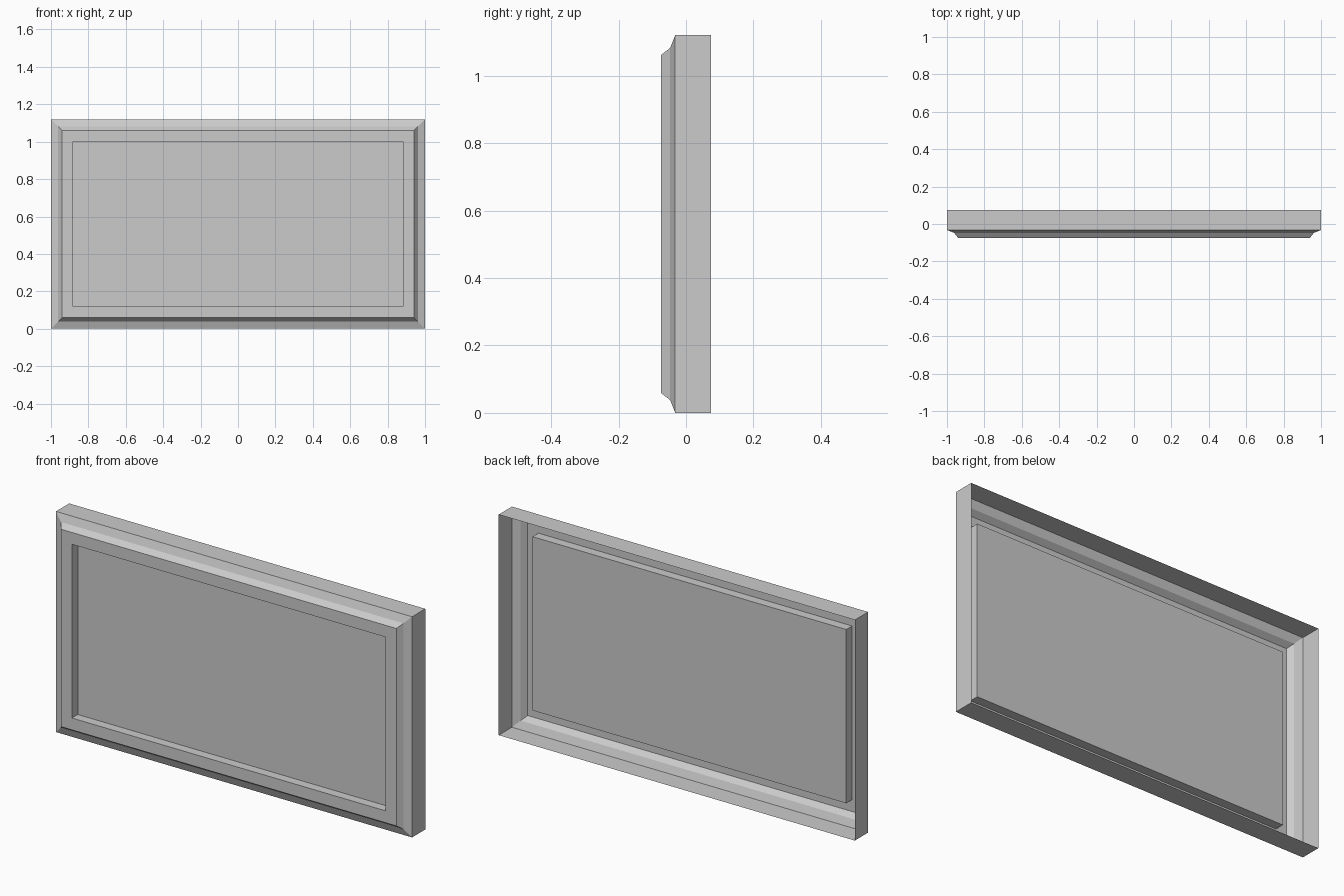
import bpy, bmesh

if "Cube" in bpy.data.objects:
    bpy.data.objects.remove(bpy.data.objects["Cube"])

W, H = 2.0, 1.12

# Cross-section of the thin shell: (inset from outer edge, y), back rim to recess floor
profile = [
    (0.0, 0.074),      # open back rim
    (0.0, -0.032),     # outer wall
    (0.038, -0.047),   # shallow bevel
    (0.059, -0.074),   # steep bevel
    (0.119, -0.074),   # flat front border
    (0.119, -0.027),   # recess wall
]


def ring(bm, inset, y):
    """Rectangular loop of verts, counter-clockwise seen from the front."""
    x = W / 2 - inset
    return [bm.verts.new((sx * x, y, z)) for sx, z in
            ((-1, inset), (1, inset), (1, H - inset), (-1, H - inset))]


# Panel shell: hollow and open at the back
bm = bmesh.new()
rings = [ring(bm, i, y) for i, y in profile]
for a, b in zip(rings, rings[1:]):
    for k in range(4):
        n = (k + 1) % 4
        bm.faces.new((a[k], a[n], b[n], b[k]))
bm.faces.new(rings[-1])  # recessed centre panel

mesh = bpy.data.meshes.new("framed_panel")
bm.to_mesh(mesh)
bm.free()
panel = bpy.data.objects.new("framed_panel", mesh)
bpy.context.collection.objects.link(panel)
